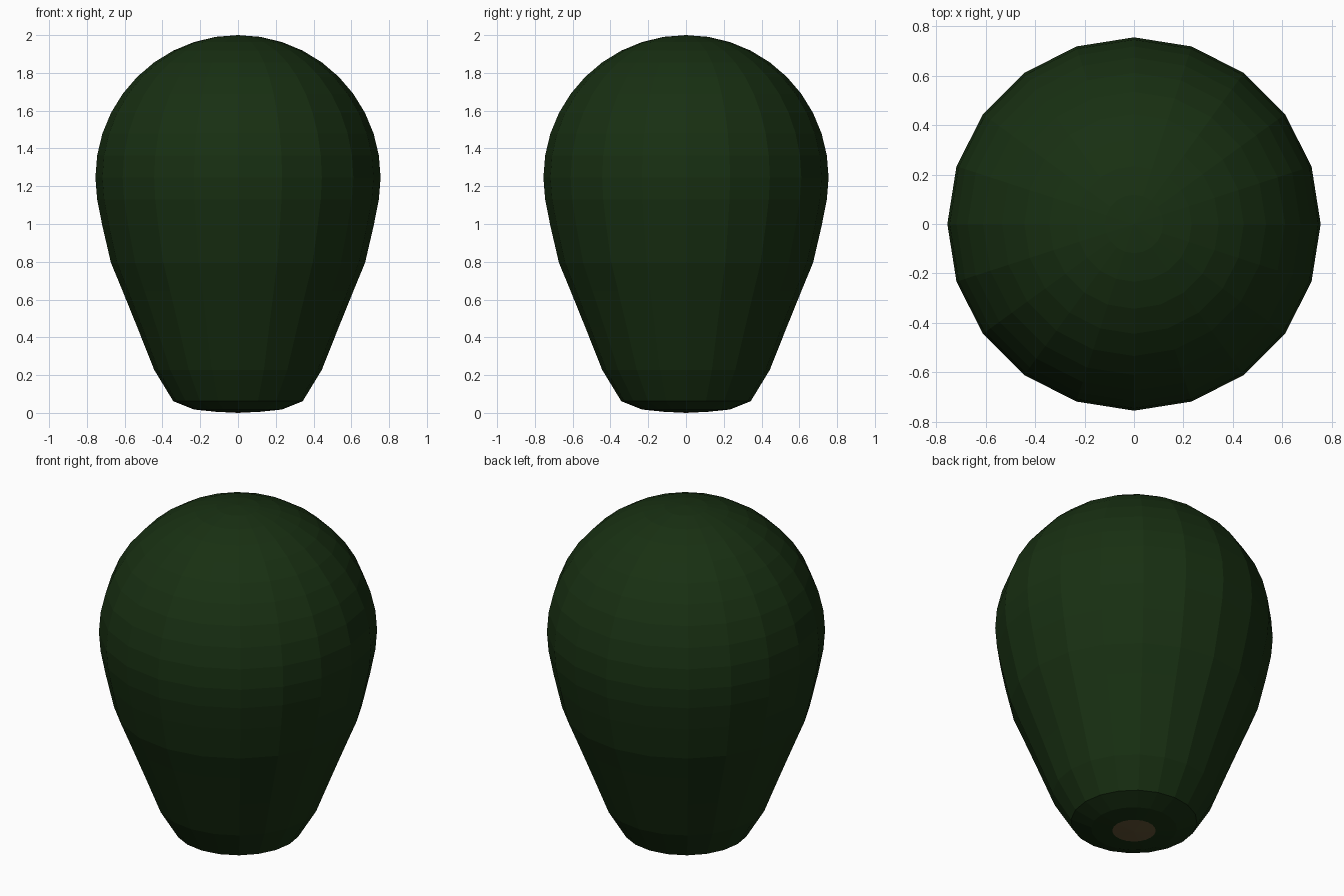
import bpy, bmesh, math

if "Cube" in bpy.data.objects:
    bpy.data.objects.remove(bpy.data.objects["Cube"])

SEG = 20          # sides around and rings from pole to pole
R, MID = 0.755, 1.245


def material(name, rgb):
    m = bpy.data.materials.new(name)
    m.diffuse_color = (*rgb, 1)
    m.use_nodes = True
    m.node_tree.nodes["Principled BSDF"].inputs["Base Color"].default_value = m.diffuse_color
    return m


# Heights of the stretched lower rings, from just below the widest ring to the base
LOWER = [1.13, 0.99, 0.795, 0.645, 0.455, 0.228, 0.062, 0.018, 0.006]

# Pear-shaped body: a sphere whose lower half is drawn out into a tapering neck
bm = bmesh.new()
bmesh.ops.create_uvsphere(bm, u_segments=SEG, v_segments=SEG, radius=R)
for v in bm.verts:
    ring = round(math.degrees(math.asin(max(-1, min(1, -v.co.z / R)))) / 9)
    if ring <= 0:
        v.co.z += MID
    elif ring < 10:
        v.co.z = LOWER[ring - 1]
    else:
        v.co.z = 0.0

# Stem scar: the lowest cap of faces gets the brown material
for f in bm.faces:
    f.smooth = False
    f.material_index = 1 if all(v.co.z < 0.01 for v in f.verts) else 0

mesh = bpy.data.meshes.new("fruit_body")
bm.to_mesh(mesh)
bm.free()
mesh.materials.append(material("green_skin", (0.009, 0.029, 0.006)))
mesh.materials.append(material("stem_brown", (0.12, 0.085, 0.035)))
body = bpy.data.objects.new("fruit_body", mesh)
bpy.context.collection.objects.link(body)
